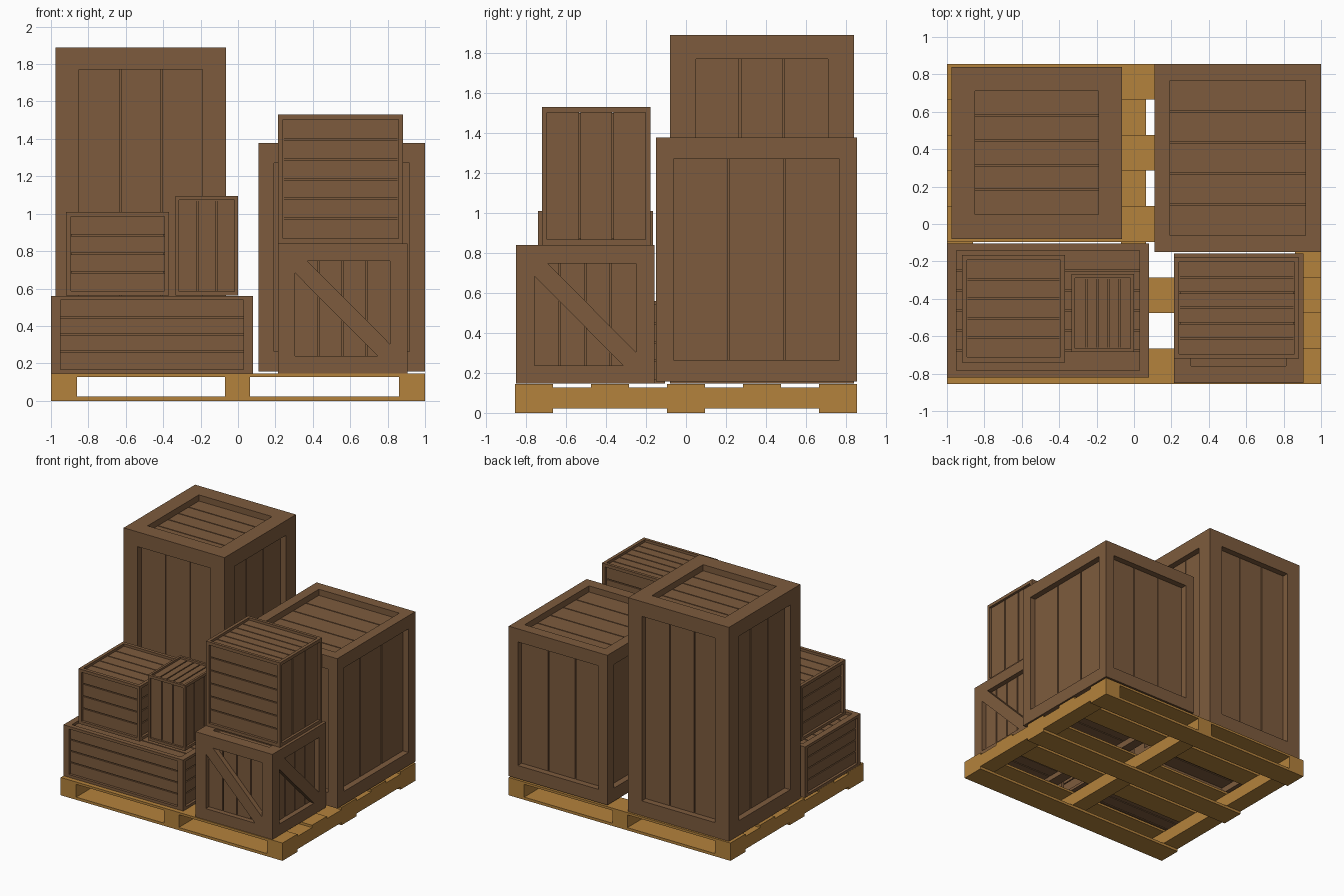
import bpy, bmesh
from mathutils import Vector, Matrix

if "Cube" in bpy.data.objects:
    bpy.data.objects.remove(bpy.data.objects["Cube"])


def material(name, rgb):
    m = bpy.data.materials.new(name)
    m.diffuse_color = (*rgb, 1)
    m.use_nodes = True
    m.node_tree.nodes["Principled BSDF"].inputs["Base Color"].default_value = m.diffuse_color
    return m


CRATE = material("brown crate wood", (0.205, 0.105, 0.047))
PALLET = material("tan pallet wood", (0.456, 0.223, 0.045))


def box(bm, lo, hi):
    lo, hi = [min(a, b) for a, b in zip(lo, hi)], [max(a, b) for a, b in zip(lo, hi)]
    mid = [(a + b) / 2 for a, b in zip(lo, hi)]
    size = [b - a for a, b in zip(lo, hi)]
    bmesh.ops.create_cube(bm, size=1, matrix=Matrix.Translation(mid) @ Matrix.Diagonal((*size, 1)))


def finish(bm, name, mat):
    bmesh.ops.recalc_face_normals(bm, faces=bm.faces[:])
    me = bpy.data.meshes.new(name)
    bm.to_mesh(me)
    bm.free()
    me.materials.append(mat)
    ob = bpy.data.objects.new(name, me)
    bpy.context.collection.objects.link(ob)


def crate(name, lo, hi, border, depth, front, side, top, brace=0):
    """Framed crate; front/side/top = (plank direction, plank count)."""
    bm = bmesh.new()
    lo, hi, b = Vector(lo), Vector(hi), Vector(border)
    mid, half = (lo + hi) / 2, (hi - lo) / 2
    inner = half - b
    groove, gap = 0.01, 0.008
    # core seen at the bottom of the plank gaps
    inset = Vector((depth + groove,) * 3)
    box(bm, lo + inset, hi - inset)
    # twelve frame bars, four along each axis
    for i in (-1, 1):
        for j in (-1, 1):
            box(bm, mid + Vector((i * inner.x, j * inner.y, -half.z)),
                mid + Vector((i * half.x, j * half.y, half.z)))
            box(bm, mid + Vector((-inner.x, i * inner.y, j * inner.z)),
                mid + Vector((inner.x, i * half.y, j * half.z)))
            box(bm, mid + Vector((i * inner.x, -inner.y, j * inner.z)),
                mid + Vector((i * half.x, inner.y, j * half.z)))
    # planks on all six faces
    up = Vector((0, 0, 1))
    for n, (way, count) in (((0, -1, 0), front), ((0, 1, 0), front), ((1, 0, 0), side),
                            ((-1, 0, 0), side), ((0, 0, 1), top), ((0, 0, -1), top)):
        n = Vector(n)
        u = Vector((1, 0, 0)) if n.z else up.cross(n)
        v = n.cross(u)
        reach = abs(n.dot(half))
        pu, pv = abs(u.dot(inner)), abs(v.dot(inner))

        def place(s, t, d):
            return mid + u * s + v * t + n * (reach - d)
        length = 2 * (pu if way == "V" else pv)
        for k in range(count):
            a = -length / 2 + length * k / count + (gap / 2 if k else 0)
            c = -length / 2 + length * (k + 1) / count - (gap / 2 if k < count - 1 else 0)
            if way == "V":
                box(bm, place(a, -pv, depth), place(c, pv, depth + groove))
            else:
                box(bm, place(-pu, a, depth), place(pu, c, depth + groove))
        # diagonal brace, upper left to lower right
        if brace and not n.z:
            shape = [(-pu, pv), (-pu, pv - brace), (pu - brace, -pv),
                     (pu, -pv), (pu, brace - pv), (brace - pu, pv)]
            outer = [bm.verts.new(place(s, t, 0)) for s, t in shape]
            back = [bm.verts.new(place(s, t, depth)) for s, t in shape]
            bm.faces.new(outer)
            bm.faces.new(back[::-1])
            for k in range(6):
                q = (k + 1) % 6
                bm.faces.new((outer[k], back[k], back[q], outer[q]))
    finish(bm, name, CRATE)


# pallet: stringers, top deck boards, bottom boards
bm = bmesh.new()
for x0, x1 in ((-1, -0.86), (-0.07, 0.065), (0.86, 1)):
    box(bm, (x0, -0.855, 0.022), (x1, 0.855, 0.126))
finish(bm, "pallet_stringers", PALLET)
bm = bmesh.new()
for y in (-0.76, -0.38, 0, 0.38, 0.76):
    box(bm, (-1, y - 0.095, 0.126), (1, y + 0.095, 0.145))
finish(bm, "pallet_deck_boards", PALLET)
bm = bmesh.new()
for y in (-0.76, 0, 0.76):
    box(bm, (-1, y - 0.095, 0), (1, y + 0.095, 0.022))
finish(bm, "pallet_bottom_boards", PALLET)

# large crates at the back
crate("tall_crate", (-0.975, -0.08, 0.146), (-0.065, 0.84, 1.89), (0.125, 0.13, 0.12), 0.05,
      ("V", 3), ("V", 3), ("H", 5))
crate("large_crate", (0.11, -0.15, 0.157), (1.0, 0.855, 1.378), (0.082, 0.088, 0.107), 0.05,
      ("V", 3), ("V", 3), ("H", 5))
# stack at the front left
crate("long_crate", (-1.0, -0.82, 0.146), (0.08, -0.105, 0.561), (0.05, 0.038, 0.022), 0.021,
      ("H", 4), ("H", 4), ("H", 6))
crate("small_crate", (-0.92, -0.74, 0.562), (-0.368, -0.165, 1.01), (0.026, 0.028, 0.024), 0.02,
      ("H", 4), ("H", 4), ("H", 5))
crate("narrow_crate", (-0.333, -0.685, 0.562), (0.0, -0.268, 1.095), (0.018, 0.02, 0.022), 0.016,
      ("V", 3), ("V", 3), ("V", 5))
# stack at the front right
crate("braced_crate", (0.213, -0.85, 0.146), (0.905, -0.157, 0.84), (0.092, 0.092, 0.092), 0.04,
      ("V", 4), ("V", 4), ("H", 5), 0.065)
crate("upper_crate", (0.215, -0.72, 0.841), (0.883, -0.178, 1.53), (0.026, 0.024, 0.026), 0.02,
      ("H", 6), ("V", 3), ("H", 6))
